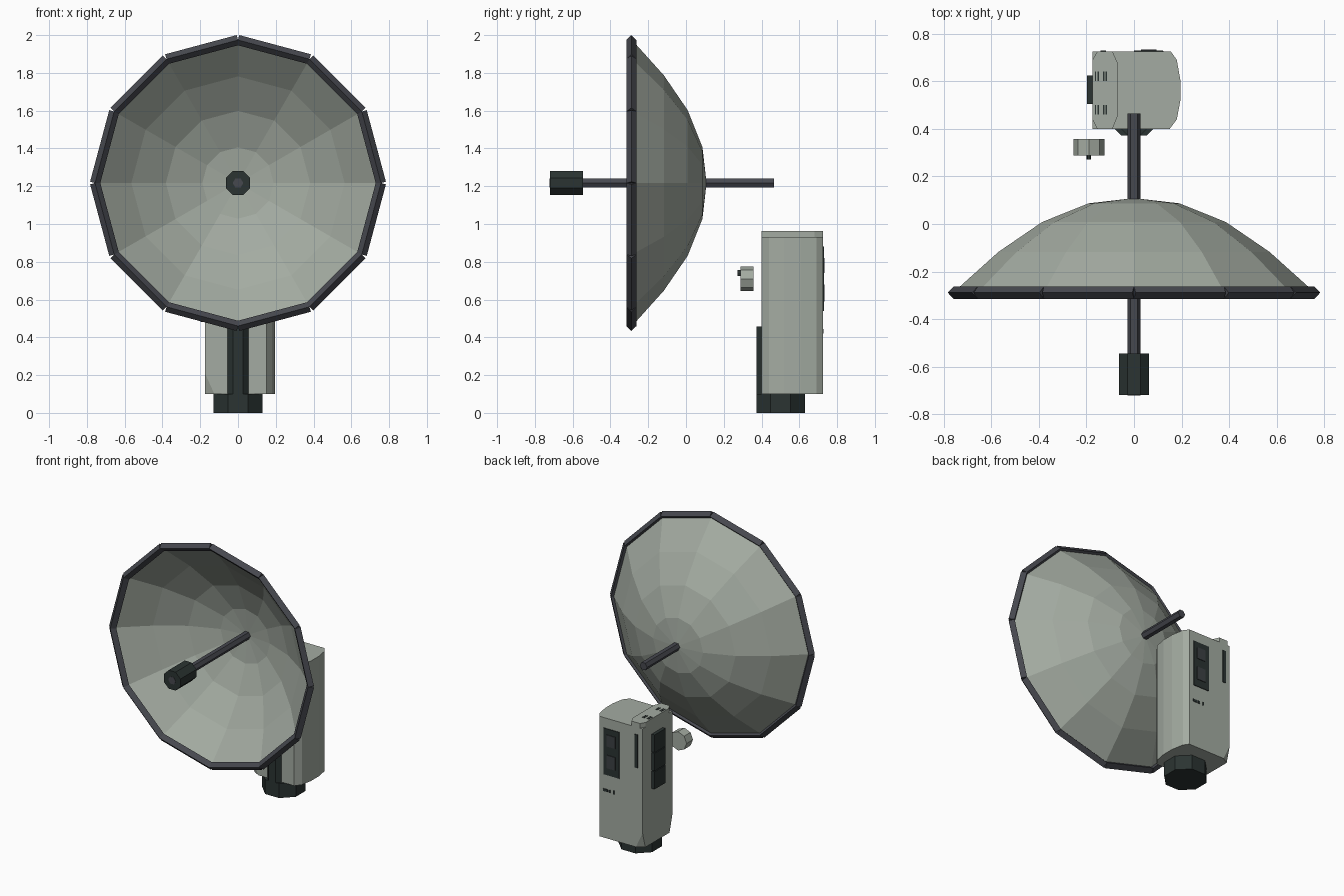
import bpy, bmesh, math
from mathutils import Vector, Matrix

if "Cube" in bpy.data.objects:
    bpy.data.objects.remove(bpy.data.objects["Cube"])

X, Y, Z = Vector((1, 0, 0)), Vector((0, 1, 0)), Vector((0, 0, 1))
CZ = 1.217  # height of the dish axis


def material(name, rgb):
    m = bpy.data.materials.new(name)
    m.diffuse_color = (*rgb, 1)
    m.use_nodes = True
    m.node_tree.nodes["Principled BSDF"].inputs["Base Color"].default_value = m.diffuse_color
    return m


PALE = material("pale grey green", (0.37, 0.41, 0.36))
STEEL = material("dark steel", (0.062, 0.065, 0.078))
DARK = material("dark green black", (0.024, 0.034, 0.032))
GLASS = material("charcoal", (0.045, 0.052, 0.056))


def finish(name, bm, mat):
    bmesh.ops.recalc_face_normals(bm, faces=bm.faces)
    me = bpy.data.meshes.new(name)
    bm.to_mesh(me)
    bm.free()
    me.materials.append(mat)
    ob = bpy.data.objects.new(name, me)
    bpy.context.collection.objects.link(ob)
    return ob


def extrude(bm, outline, origin, u, v, w):
    """Extrude a 2D outline in the u, v plane along the vector w."""
    o = Vector(origin)
    a = [bm.verts.new(o + u * p + v * q) for p, q in outline]
    b = [bm.verts.new(x.co + w) for x in a]
    bm.faces.new(a)
    bm.faces.new(b)
    for i in range(len(a)):
        j = (i + 1) % len(a)
        bm.faces.new((a[i], a[j], b[j], b[i]))


def ngon(n, r, turn=0):
    return [(r * math.cos(math.tau * i / n + turn), r * math.sin(math.tau * i / n + turn))
            for i in range(n)]


def part(name, outline, origin, u, v, w, mat):
    bm = bmesh.new()
    extrude(bm, outline, origin, u, v, w)
    return finish(name, bm, mat)


def boxes(name, ranges, mat):
    bm = bmesh.new()
    for x0, x1, y0, y1, z0, z1 in ranges:
        extrude(bm, [(x0, y0), (x1, y0), (x1, y1), (x0, y1)], (0, 0, z0), X, Y, Z * (z1 - z0))
    return finish(name, bm, mat)


# Faceted dish: profile of radius and depth, turned around the y axis
bm = bmesh.new()
rings = []
for r, y in [(0.745, -0.28), (0.567, -0.12), (0.384, 0.005), (0.19, 0.083)]:
    rings.append([bm.verts.new((p, y, CZ + q)) for p, q in ngon(12, r)])
tip = bm.verts.new((0, 0.105, CZ))
for i in range(12):
    j = (i + 1) % 12
    for a, b in zip(rings, rings[1:]):
        bm.faces.new((a[i], a[j], b[j], b[i]))
    bm.faces.new((rings[-1][i], rings[-1][j], tip))
dish = finish("dish", bm, PALE)
sol = dish.modifiers.new("thickness", "SOLIDIFY")
sol.thickness = 0.008
sol.offset = 0

# Rim of twelve straight diamond-section bars
bm = bmesh.new()
corners = [Vector((p, -0.289, CZ + q)) for p, q in ngon(12, 0.757)]
for a, b in zip(corners, corners[1:] + corners[:1]):
    t = b - a
    extrude(bm, ngon(4, 0.027), a, Y, t.normalized().cross(Y), t)
finish("dish_rim", bm, STEEL)

# Feed arm through the dish, with the receiver at its front end
part("feed_arm", ngon(6, 0.028), (0, -0.722, CZ), X, Z, Y * 1.187, STEEL)
part("receiver", ngon(8, 0.069, math.pi / 8), (0, -0.72, CZ), X, Z, Y * 0.175, DARK)

# Cabinet: flat left side, rounded right side
plan = [(-0.175, 0.4), (0.15, 0.4), (0.18, 0.44), (0.195, 0.52), (0.195, 0.605),
        (0.18, 0.69), (0.155, 0.725), (-0.175, 0.725)]
bm = bmesh.new()
extrude(bm, plan, (0, 0, 0.1), X, Y, Z * 0.83)
for y, s in [(0.4, 1), (0.725, -1)]:  # clipped lower corners
    p = [Vector((-0.175, y, 0.21)), Vector((-0.125, y, 0.1)), Vector((-0.175, y + s * 0.03, 0.1))]
    n = (p[1] - p[0]).cross(p[2] - p[0])
    if n.x > 0:
        n = -n
    bmesh.ops.bisect_plane(bm, geom=bm.verts[:] + bm.edges[:] + bm.faces[:], plane_co=p[0],
                           plane_no=n, clear_outer=True)
    bmesh.ops.holes_fill(bm, edges=[e for e in bm.edges if e.is_boundary])
finish("cabinet", bm, PALE)

# Raised strip on the cabinet top
strip = [(-0.155, 0.4), (-0.09, 0.4), (-0.07, 0.45), (-0.07, 0.68), (-0.09, 0.725),
         (-0.155, 0.725), (-0.175, 0.69), (-0.175, 0.44)]
part("cabinet_top_strip", strip, (0, 0, 0.925), X, Y, Z * 0.037, PALE)
boxes("top_vents", [(x, x + 0.006, y, y + 0.04, 0.955, 0.964)
                    for x in (-0.165, -0.153, -0.131, -0.12) for y in (0.46, 0.602)], DARK)

# Back face panel, with screen and button, slit and small marks
boxes("back_panel", [(0.0, 0.122, 0.72, 0.73, 0.54, 0.86)], DARK)
boxes("back_screen", [(0.03, 0.095, 0.725, 0.734, 0.74, 0.82),
                      (0.03, 0.095, 0.725, 0.734, 0.59, 0.68)], GLASS)
boxes("back_slit", [(-0.14, -0.117, 0.72, 0.73, 0.65, 0.88)], DARK)
boxes("back_marks", [(0.09, 0.125, 0.72, 0.728, 0.422, 0.44),
                     (0.07, 0.085, 0.72, 0.728, 0.422, 0.44),
                     (0.04, 0.048, 0.72, 0.728, 0.42, 0.445)], DARK)

# Three stacked blocks on the left side
boxes("side_panel", [(-0.198, -0.17, 0.505, 0.625, z, z + 0.122) for z in (0.48, 0.607, 0.734)], DARK)

# Foot and the post set into the cabinet front
part("foot", ngon(8, 0.139, math.pi / 8), (0, 0.501, 0), X, Y, Z * 0.1, DARK)
part("front_post", ngon(8, 0.07, math.pi / 8), (0, 0.437, 0.09), X, Y, Z * 0.367, DARK)

# Loose knob in front of the cabinet
part("knob", ngon(8, 0.065), (-0.19, 0.288, 0.71), X, Z, Y * 0.07, PALE)
part("knob_pin", ngon(6, 0.018), (-0.19, 0.272, 0.74), X * 0.5, Z, Y * 0.02, DARK)
